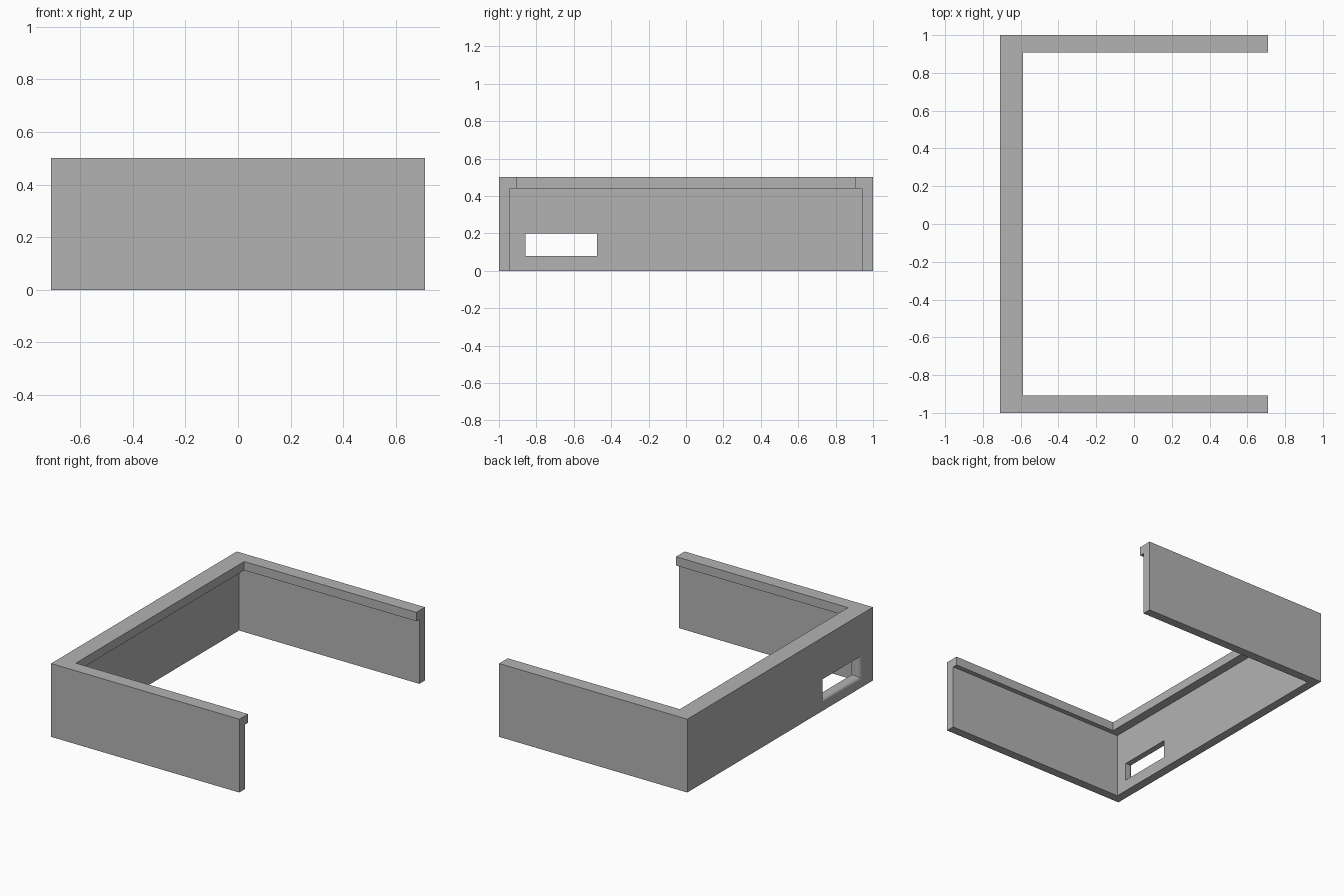
import bpy, bmesh, math

cube = bpy.data.objects.get("Cube")
if cube:
    bpy.data.objects.remove(cube, do_unlink=True)

HALF_X, HALF_Y, HEIGHT = 0.71, 1.0, 0.5
WALL = 0.06                        # wall thickness
LIP_SIDE, LIP_REAR = 0.093, 0.122  # top lip depth on side arms and on the cross wall
LIP_Z = 0.44

grey = bpy.data.materials.new("plain grey")
grey.use_nodes = True
grey.diffuse_color = (0.45, 0.45, 0.45, 1)
grey.node_tree.nodes["Principled BSDF"].inputs["Base Color"].default_value = grey.diffuse_color


def loft(name, rings):
    """Skin a list of equal closed rings and cap both ends."""
    bm = bmesh.new()
    loops = [[bm.verts.new(p) for p in ring] for ring in rings]
    n = len(rings[0])
    for a, b in zip(loops, loops[1:]):
        for i in range(n):
            j = (i + 1) % n
            bm.faces.new((a[i], a[j], b[j], b[i]))
    bm.faces.new(loops[0])
    bm.faces.new(loops[-1])
    bmesh.ops.recalc_face_normals(bm, faces=bm.faces)
    mesh = bpy.data.meshes.new(name)
    bm.to_mesh(mesh)
    bm.free()
    obj = bpy.data.objects.new(name, mesh)
    bpy.context.collection.objects.link(obj)
    mesh.materials.append(grey)
    return obj


# Lipped wall section: inset on the cross wall, inset on the arms, height
section = [(0, 0, 0), (WALL, WALL, 0), (WALL, WALL, LIP_Z),
           (LIP_REAR, LIP_SIDE, LIP_Z), (LIP_REAR, LIP_SIDE, HEIGHT), (0, 0, HEIGHT)]


def station(side, at_corner):
    return [(-HALF_X + rear if at_corner else HALF_X, side * (HALF_Y - arm), z)
            for rear, arm, z in section]


frame = loft("three_sided_frame",
             [station(-1, False), station(-1, True), station(1, True), station(1, False)])

# Slot cutter, flared outward with a rounded mouth
Y0, Y1, Z0, Z1 = -0.857, -0.477, 0.078, 0.2
RADIUS, STEPS = 0.03, 8


def slot_ring(x, grow):
    return [(x, Y0 - grow, Z0 - grow), (x, Y1 + grow, Z0 - grow),
            (x, Y1 + grow, Z1 + grow), (x, Y0 - grow, Z1 + grow)]


rings = [slot_ring(-HALF_X + 0.2, 0)]
for i in range(STEPS + 1):
    a = math.pi / 2 * i / STEPS
    rings.append(slot_ring(-HALF_X + RADIUS * (1 - math.sin(a)), RADIUS * (1 - math.cos(a))))
rings.append(slot_ring(-HALF_X - 0.1, RADIUS))
cutter = loft("slot_cutter", rings)
cutter.hide_render = True

cut = frame.modifiers.new("slot", 'BOOLEAN')
cut.operation = 'DIFFERENCE'
cut.solver = 'EXACT'
cut.object = cutter
bpy.ops.object.select_all(action='DESELECT')
frame.select_set(True)
bpy.context.view_layer.objects.active = frame
bpy.ops.object.modifier_apply(modifier=cut.name)
bpy.data.objects.remove(cutter, do_unlink=True)

# Smooth only the rounded mouth; keep the walls flat
bpy.ops.object.shade_smooth_by_angle()
for face in frame.data.polygons:
    if max(abs(c) for c in face.normal) > 0.999:
        face.use_smooth = False
